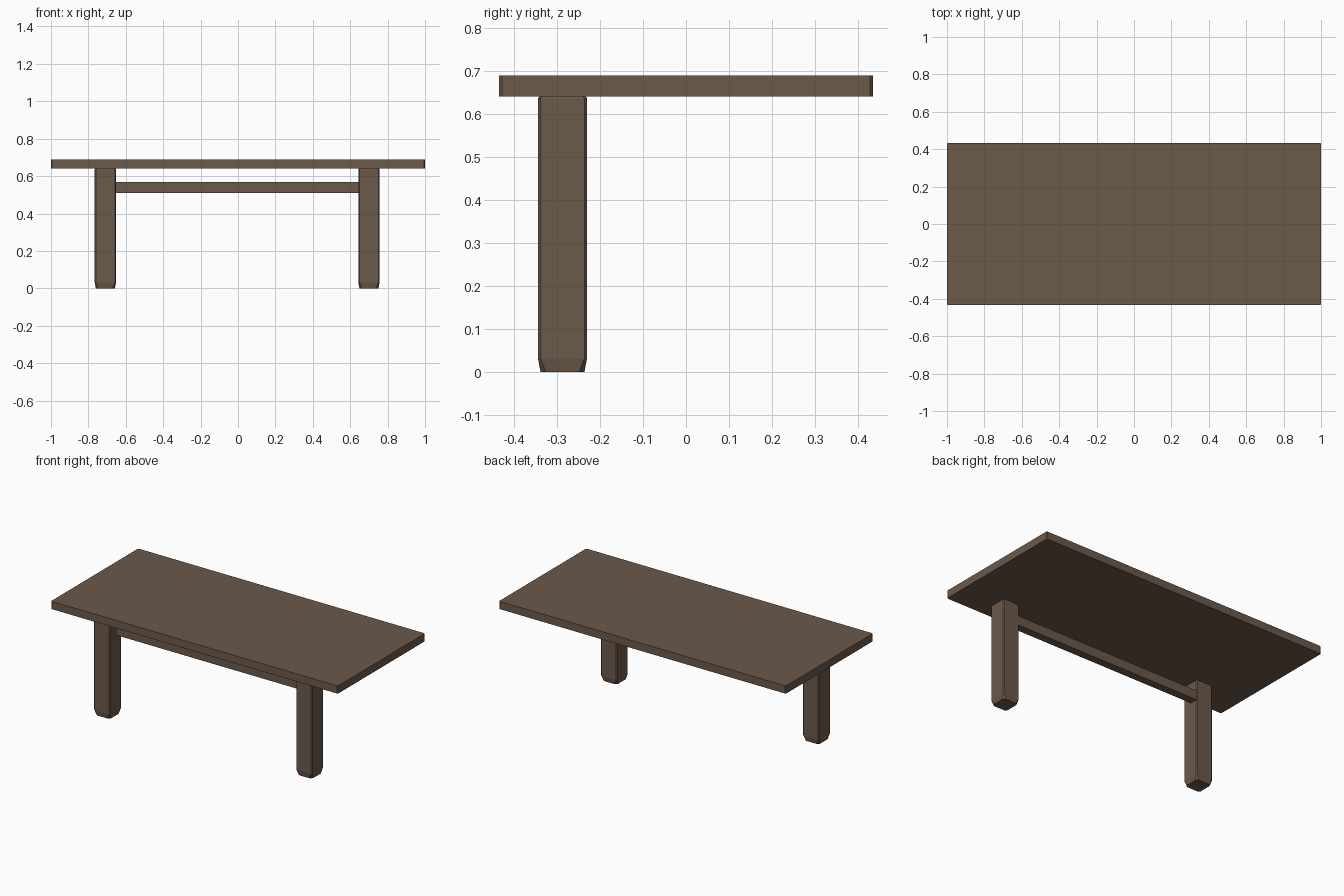
import bpy, bmesh

if "Cube" in bpy.data.objects:
    bpy.data.objects.remove(bpy.data.objects["Cube"])

# One brown wood colour
wood = bpy.data.materials.new("brown wood")
wood.diffuse_color = (0.150, 0.100, 0.070, 1.0)
wood.use_nodes = True
wood.node_tree.nodes["Principled BSDF"].inputs["Base Color"].default_value = wood.diffuse_color


def octagon(cx, cy, hx, hy, c):
    """Rectangle outline with chamfered corners, counter-clockwise."""
    pts = [(hx, -hy + c), (hx, hy - c), (hx - c, hy), (-hx + c, hy),
           (-hx, hy - c), (-hx, -hy + c), (-hx + c, -hy), (hx - c, -hy)]
    return [(cx + x, cy + y) for x, y in pts]


def loft(name, cx, cy, levels):
    """Stack chamfered rectangles; levels = (z, half_x, half_y, chamfer)."""
    bm = bmesh.new()
    rings = [[bm.verts.new((x, y, z)) for x, y in octagon(cx, cy, hx, hy, c)]
             for z, hx, hy, c in levels]
    for lo, hi in zip(rings, rings[1:]):
        for i in range(8):
            j = (i + 1) % 8
            bm.faces.new((lo[i], lo[j], hi[j], hi[i]))
    bm.faces.new(rings[0][::-1])
    bm.faces.new(rings[-1])
    return finish(name, bm)


def box(name, lo, hi):
    bm = bmesh.new()
    bmesh.ops.create_cube(bm, size=1)
    for v in bm.verts:
        v.co = [(a + b) / 2 + k * (b - a) for a, b, k in zip(lo, hi, v.co)]
    return finish(name, bm)


def finish(name, bm):
    bmesh.ops.recalc_face_normals(bm, faces=bm.faces)
    mesh = bpy.data.meshes.new(name)
    bm.to_mesh(mesh)
    bm.free()
    mesh.materials.append(wood)
    obj = bpy.data.objects.new(name, mesh)
    bpy.context.collection.objects.link(obj)
    return obj


# Tabletop slab with slightly cut corners
loft("tabletop", 0, 0, [(0.64, 1.0, 0.434, 0.006), (0.689, 1.0, 0.434, 0.006)])

# Two front legs with tapered feet
for side, x in (("left", -0.709), ("right", 0.700)):
    loft(f"{side}_leg", x, -0.287, [
        (0.0, 0.051, 0.051, 0.013),
        (0.032, 0.057, 0.057, 0.006),
        (0.635, 0.057, 0.057, 0.006),
        (0.641, 0.054, 0.054, 0.006)])

# Stretcher rail joining the legs
box("stretcher", (-0.66, -0.283, 0.51), (0.65, -0.233, 0.569))
